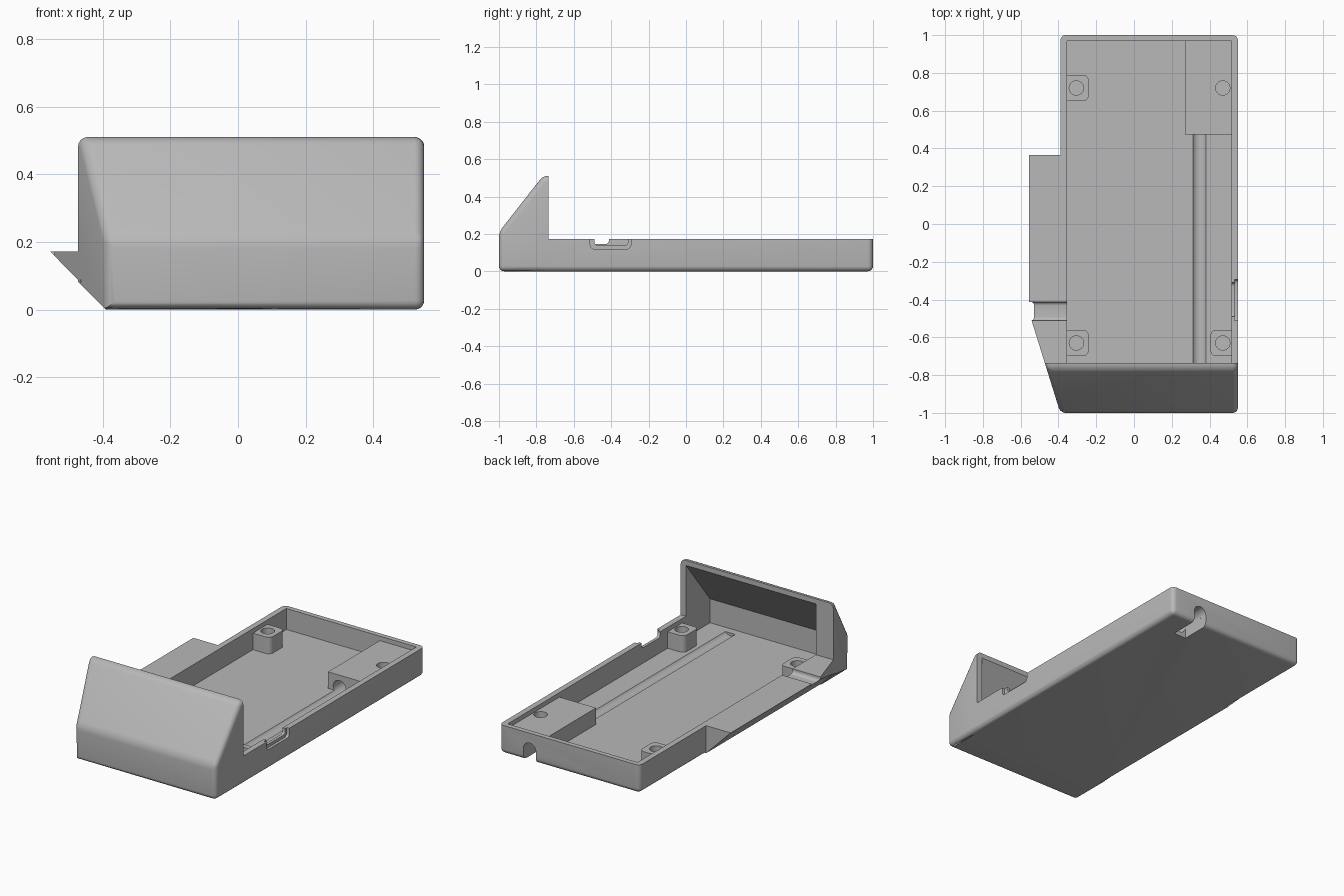
import bpy
import bmesh
from mathutils import Matrix

if "Cube" in bpy.data.objects:
    bpy.data.objects.remove(bpy.data.objects["Cube"], do_unlink=True)

# One plain grey for the whole shell
grey = bpy.data.materials.new("matte_grey")
grey.use_nodes = True
grey.diffuse_color = (0.48, 0.48, 0.48, 1)
grey.node_tree.nodes["Principled BSDF"].inputs["Base Color"].default_value = (0.48, 0.48, 0.48, 1)

RIGHT, LEFT, RIM, ROUND = 0.55, -0.39, 0.172, 0.028
HOOD_BACK, HOOD_TOP, FLOOR = -0.735, 0.51, 0.045


def finish(bm, name):
    bmesh.ops.recalc_face_normals(bm, faces=bm.faces)
    mesh = bpy.data.meshes.new(name)
    bm.to_mesh(mesh)
    bm.free()
    mesh.materials.append(grey)
    obj = bpy.data.objects.new(name, mesh)
    bpy.context.collection.objects.link(obj)
    return obj


def solid(name, points, rounded=None, radius=ROUND, segments=5):
    """Convex solid through the points, with the chosen edges rounded."""
    bm = bmesh.new()
    for p in points:
        bm.verts.new(p)
    bmesh.ops.convex_hull(bm, input=bm.verts)
    bmesh.ops.dissolve_limit(bm, angle_limit=0.01, verts=bm.verts, edges=bm.edges)
    if rounded:
        edges = [e for e in bm.edges if rounded(e.verts[0].co, e.verts[1].co)]
        bmesh.ops.bevel(bm, geom=edges, offset=radius, segments=segments,
                        profile=0.5, affect='EDGES', clamp_overlap=True)
    return finish(bm, name)


def box(name, xs, ys, zs, rounded=None, radius=ROUND):
    return solid(name, [(x, y, z) for x in xs for y in ys for z in zs], rounded, radius)


def cylinder(name, centre, radius, length, along_y=False):
    bm = bmesh.new()
    bmesh.ops.create_cone(bm, cap_ends=True, segments=32, radius1=radius,
                          radius2=radius, depth=length)
    if along_y:
        bmesh.ops.rotate(bm, verts=bm.verts, matrix=Matrix.Rotation(1.5707963, 3, 'X'))
    bmesh.ops.translate(bm, verts=bm.verts, vec=centre)
    return finish(bm, name)


def combine(target, tool, operation):
    mod = target.modifiers.new("combine", 'BOOLEAN')
    mod.operation, mod.solver, mod.object = operation, 'EXACT', tool
    bpy.context.view_layer.objects.active = target
    bpy.ops.object.modifier_apply(modifier=mod.name)
    bpy.data.objects.remove(tool, do_unlink=True)


def side(y):
    """x of the slanted side wall at depth y."""
    return LEFT - 0.311 * (y + 1)


def upright(a, b):
    return abs(a.z - b.z) > 0.01 and abs(a.x - b.x) + abs(a.y - b.y) < 0.001


# Tray with rounded bottom and back corners
tray_front = -0.78
shell = box("tray_shell", (LEFT, RIGHT), (tray_front, 1), (0, RIM),
            lambda a, b: not (a.z > 0.1 and b.z > 0.1)
            and not (a.y < 0 and b.y < 0))

# Raised hood: sloped front, slanted side with an undercut foot
kink = -0.765
undercut = LEFT - side(HOOD_BACK)
hood_points = [(RIGHT, -1, 0), (RIGHT, -1, 0.21), (RIGHT, kink, HOOD_TOP),
               (RIGHT, HOOD_BACK, HOOD_TOP), (RIGHT, HOOD_BACK, 0),
               (LEFT, -1, 0), (LEFT, -1, 0.21), (side(kink), kink, HOOD_TOP),
               (side(HOOD_BACK), HOOD_BACK, HOOD_TOP),
               (side(HOOD_BACK), HOOD_BACK, undercut), (LEFT, HOOD_BACK, 0)]


def hood_edge(a, b):
    on_back = a.y > HOOD_BACK - 0.001 and b.y > HOOD_BACK - 0.001
    foot = any(p.x < LEFT + 0.01 and p.y > -0.74 and p.z < 0.2 for p in (a, b))
    return not on_back and not foot


combine(shell, solid("hood", hood_points, hood_edge), 'UNION')

# Side flange with a sloping underside
start, tip, flange_end = -0.76, -0.555, 0.365
foot = LEFT - side(start)
flange_points = [(0, start, 0.01), (0, start, RIM), (0, flange_end, 0.01), (0, flange_end, RIM),
                 (LEFT, start, 0.005), (LEFT, flange_end, 0.005),
                 (side(start), start, foot + 0.005), (side(start), start, RIM),
                 (tip, -0.47, RIM), (tip, flange_end, RIM)]
combine(shell, solid("flange", flange_points), 'UNION')

# Hollow inside, running up under the hood
inner = [(-0.965, FLOOR), (-0.965, 0.19), (-0.70, 0.524), (0.97, 0.524), (0.97, FLOOR)]
combine(shell, solid("cavity", [(x, y, z) for x in (-0.355, 0.515) for y, z in inner]), 'DIFFERENCE')

# Screw bosses and the cable block
BOSS_TOP = 0.145
for x, y, wall in ((-0.305, 0.72, -0.37), (-0.305, -0.63, -0.37), (0.47, -0.63, 0.53)):
    free = x + 0.065 if wall < 0 else x - 0.065
    boss = box("boss", (wall, free), (y - 0.07, y + 0.07), (FLOOR - 0.015, BOSS_TOP),
               lambda a, b: upright(a, b) and abs(a.x - free) < 0.001, 0.03)
    combine(shell, boss, 'UNION')
combine(shell, box("cable_block", (0.27, 0.53), (0.475, 0.985), (FLOOR - 0.015, BOSS_TOP)), 'UNION')

# Screw holes
for x in (-0.305, 0.47):
    for y in (0.72, -0.63):
        combine(shell, cylinder("screw_hole", (x, y, 0.16), 0.038, 0.16), 'DIFFERENCE')

# Cable tunnel through the block, floor groove and open slot at the back
combine(shell, cylinder("cable_tunnel", (0.347, 0.09, 0.07), 0.042, 2.02, True), 'DIFFERENCE')
combine(shell, box("cable_slot", (0.305, 0.389), (0.82, 1.1), (-0.1, 0.071)), 'DIFFERENCE')


def lower_y_corners(a, b):
    return abs(a.x - b.x) > 0.01 and a.z < RIM and b.z < RIM


# Port opening with outer recess, and the groove across the flange
for name, xs, ys, low in (("port_opening", (0.48, 0.6), (-0.49, -0.31), 0.138),
                          ("port_recess", (0.533, 0.6), (-0.512, -0.295), 0.12),
                          ("flange_groove", (-0.7, -0.33), (-0.512, -0.412), 0.145)):
    combine(shell, box(name, xs, ys, (low, 0.3), lower_y_corners, 0.02), 'DIFFERENCE')

# Smooth shading on the rounded edges only
bpy.ops.object.select_all(action='DESELECT')
shell.select_set(True)
bpy.context.view_layer.objects.active = shell
bpy.ops.object.shade_smooth_by_angle(angle=0.5)
shell.name = "lower_case"
